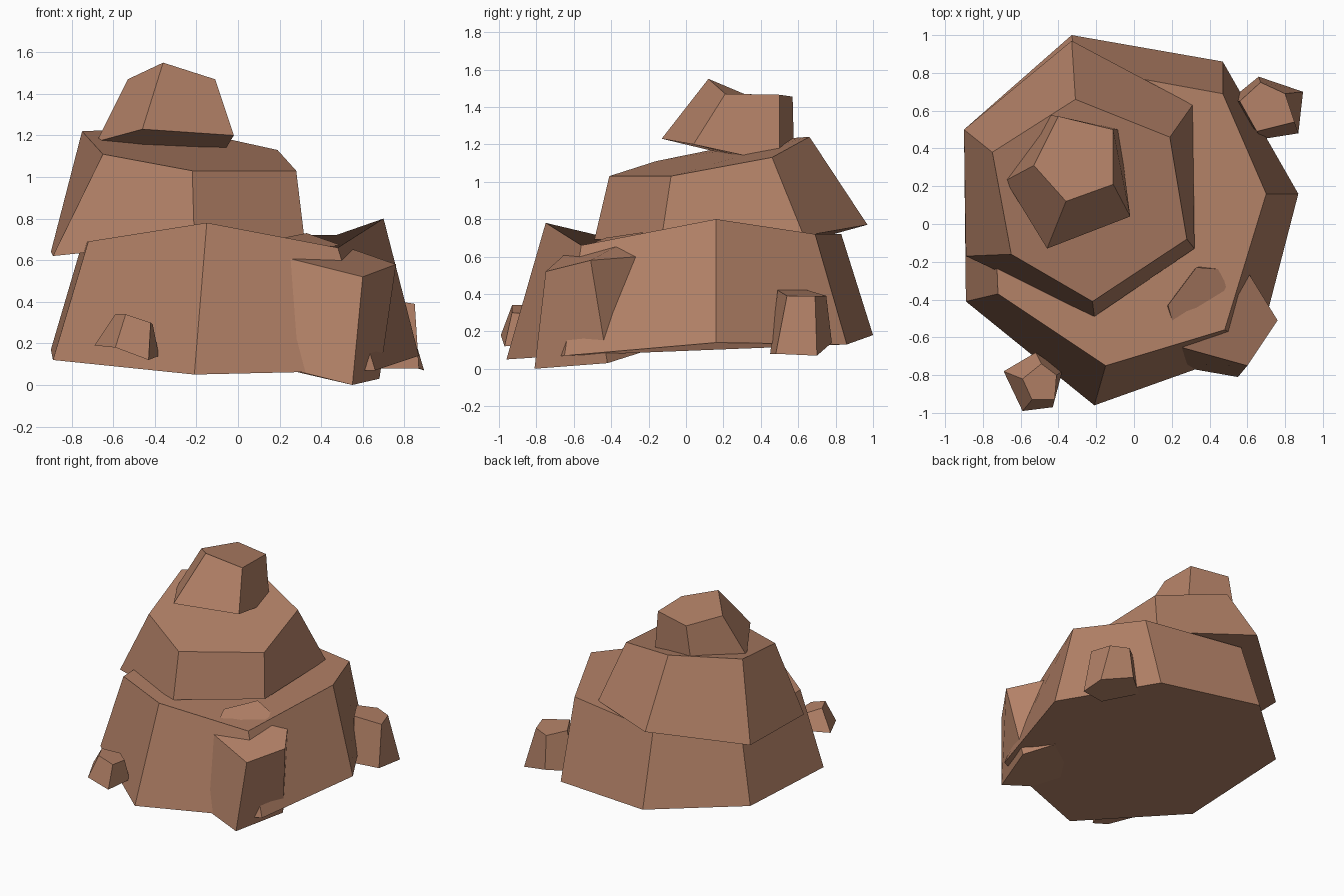
import bpy
import bmesh

# Remove only the default cube
default_cube = bpy.data.objects.get("Cube")
if default_cube:
    bpy.data.objects.remove(default_cube, do_unlink=True)


def make_material(name, colour):
    """Flat colour for viewport and render."""
    material = bpy.data.materials.new(name)
    material.use_nodes = True
    material.diffuse_color = colour
    shader = material.node_tree.nodes.get("Principled BSDF")
    shader.inputs["Base Color"].default_value = colour
    shader.inputs["Roughness"].default_value = 1.0
    return material


clay_brown = make_material("clay brown", (0.45, 0.22, 0.135, 1))


def make_rock(name, lower, upper):
    """Loft a chipped boulder between a lower and an upper ring of corners."""
    bm = bmesh.new()
    bottom = [bm.verts.new(corner) for corner in lower]
    top = [bm.verts.new(corner) for corner in upper]
    bm.faces.new(reversed(bottom))
    bm.faces.new(top)
    count = len(bottom)
    for i in range(count):
        following = (i + 1) % count
        bm.faces.new((bottom[i], bottom[following], top[following], top[i]))
    bmesh.ops.recalc_face_normals(bm, faces=bm.faces)

    mesh = bpy.data.meshes.new(name)
    bm.to_mesh(mesh)
    bm.free()
    mesh.materials.append(clay_brown)
    rock = bpy.data.objects.new(name, mesh)
    bpy.context.scene.collection.objects.link(rock)
    return rock


# Wide seven-sided boulder carrying the pile
make_rock(
    "base_boulder",
    lower=[(-.21, -.96, .05), (.66, -.65, .07), (.87, .16, .14), (.47, .86, .13),
           (-.33, 1, .18), (-.9, .5, .17), (-.89, -.41, .12)],
    upper=[(-.15, -.75, .78), (.48, -.56, .66), (.7, .16, .8), (.47, .69, .72),
           (-.3, .83, .72), (-.75, .4, .68), (-.72, -.37, .69)],
)

# Six-sided middle boulder, overhanging at the back and right-hand side
make_rock(
    "middle_boulder",
    lower=[(-.21, -.49, .69), (.32, -.13, .7), (.31, .63, .71),
           (-.33, .97, .77), (-.9, .5, .64), (-.89, -.17, .62)],
    upper=[(-.22, -.41, 1.03), (.28, -.08, 1.03), (.19, .46, 1.13),
           (-.31, .66, 1.24), (-.75, .38, 1.22), (-.65, -.16, 1.11)],
)

# Five-sided cap stone, tipped up towards the front
make_rock(
    "cap_stone",
    lower=[(-.46, -.13, 1.23), (-.02, .04, 1.2), (-.08, .5, 1.1),
           (-.47, .58, 1.06), (-.68, .23, 1.17)],
    upper=[(-.36, .12, 1.55), (-.11, .21, 1.47), (-.11, .5, 1.465),
           (-.4, .57, 1.455), (-.53, .31, 1.47)],
)

# Boulder leaning on the front left corner of the base
make_rock(
    "leaning_boulder",
    lower=[(.55, -.81, .0), (.68, -.42, .03), (.5, -.2, .1),
           (.25, -.3, .1), (.12, -.5, .1), (.15, -.74, .1)],
    upper=[(.6, -.75, .52), (.76, -.51, .58), (.6, -.25, .6),
           (.33, -.23, .73), (.18, -.43, .7), (.24, -.65, .61)],
)

# Small stones stuck to the sides of the base
make_rock(
    "back_pebble",
    lower=[(.68, .45, .08), (.87, .48, .08), (.895, .7, .07),
           (.66, .78, .14), (.5, .65, .12)],
    upper=[(.65, .49, .42), (.85, .54, .39), (.8, .69, .39),
           (.67, .75, .39), (.56, .65, .42)],
)
make_rock(
    "front_pebble",
    lower=[(-.59, -.99, .18), (-.43, -.97, .12), (-.38, -.78, .14),
           (-.52, -.68, .2), (-.69, -.78, .19)],
    upper=[(-.54, -.93, .34), (-.42, -.93, .3), (-.41, -.8, .29),
           (-.49, -.74, .3), (-.59, -.82, .34)],
)
